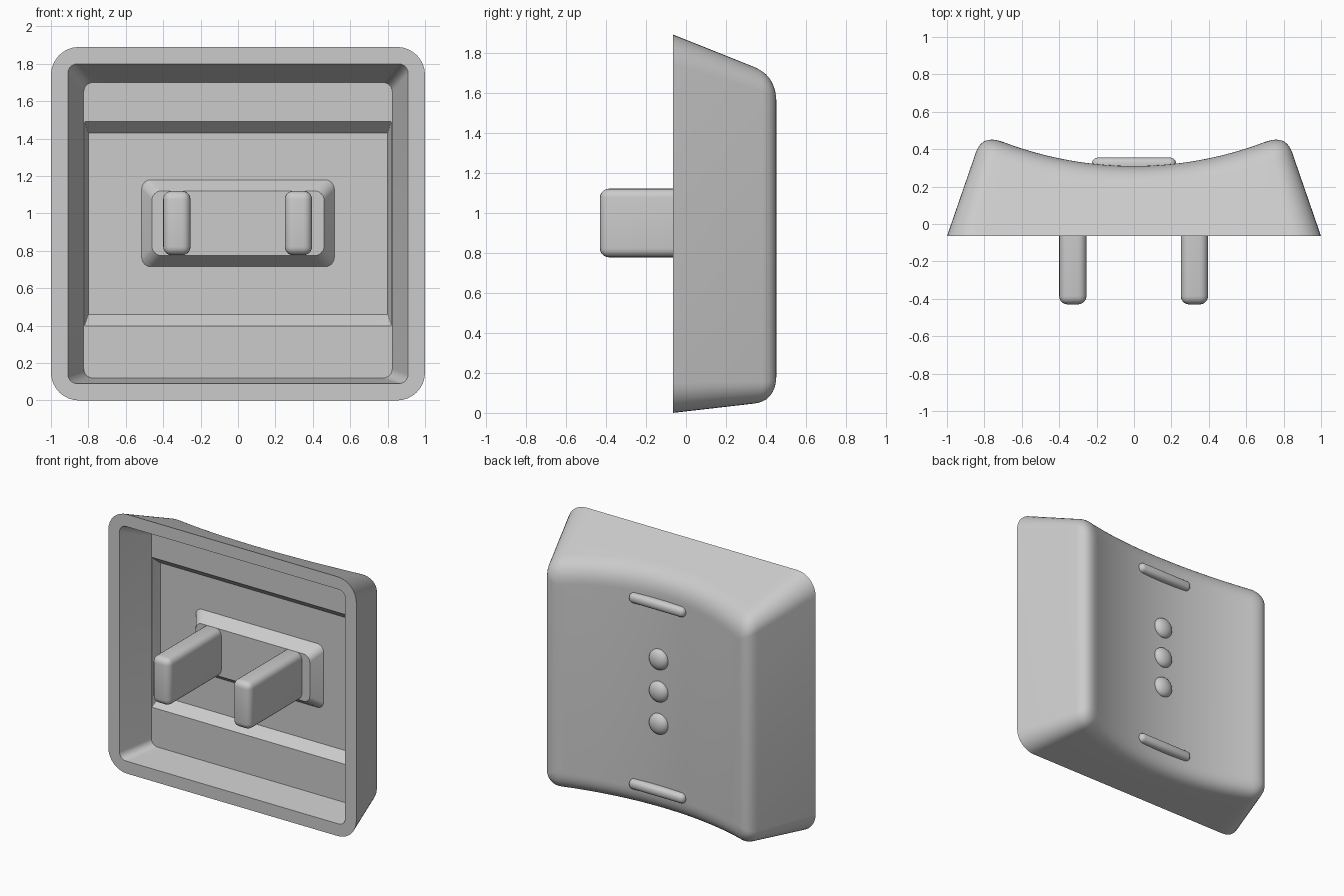
import bpy, bmesh
from math import sin, cos, pi, sqrt

cube = bpy.data.objects.get("Cube")
if cube:
    bpy.data.objects.remove(cube, do_unlink=True)

grey = bpy.data.materials.new("light grey plastic")
grey.use_nodes = True
grey.diffuse_color = (0.6, 0.6, 0.6, 1)
grey.node_tree.nodes["Principled BSDF"].inputs["Base Color"].default_value = grey.diffuse_color

FRONT = -0.065
ARC, EDGE = 8, 28          # segments per corner and along each long edge


def finish(name, bm):
    bmesh.ops.recalc_face_normals(bm, faces=bm.faces)
    mesh = bpy.data.meshes.new(name)
    bm.to_mesh(mesh)
    bm.free()
    mesh.materials.append(grey)
    obj = bpy.data.objects.new(name, mesh)
    bpy.context.collection.objects.link(obj)
    return obj


def activate(obj):
    bpy.ops.object.select_all(action='DESELECT')
    obj.select_set(True)
    bpy.context.view_layer.objects.active = obj


def smooth(obj):
    activate(obj)
    bpy.ops.object.shade_smooth_by_angle(angle=pi / 6)


def half_point(i, upper, hx, z0, z1, r):
    """Point i, left to right, on the upper or lower half of a rounded rectangle."""
    if i <= ARC:
        a = pi - i / ARC * pi / 2
        x = -hx + r + r * cos(a)
    elif i < ARC + EDGE:
        a = pi / 2
        x = (hx - r) * (2 * (i - ARC) / EDGE - 1)
    else:
        a = pi / 2 - (i - ARC - EDGE) / ARC * pi / 2
        x = hx - r + r * cos(a)
    return x, (z1 - r + r * sin(a)) if upper else (z0 + r - r * sin(a))


COUNT = 2 * ARC + EDGE + 1
ORDER = [(i, True) for i in range(COUNT)] + [(i, False) for i in reversed(range(COUNT))]


def flat_ring(y, hx, z0, z1, r):
    pts = [half_point(i, up, hx, z0, z1, r) for i, up in ORDER]
    return [(x, y, z) for x, z in pts]


def loft(name, rings):
    """Skin a stack of rings and close both ends with strips from top to bottom."""
    bm = bmesh.new()
    loops = [[bm.verts.new(p) for p in ring] for ring in rings]
    n = 2 * COUNT
    for a, b in zip(loops, loops[1:]):
        for i in range(n):
            j = (i + 1) % n
            bm.faces.new((a[i], a[j], b[j], b[i]))
    for end in (loops[0], loops[-1]):
        for i in range(COUNT - 1):
            bm.faces.new((end[i], end[i + 1], end[n - 2 - i], end[n - 1 - i]))
    return finish(name, bm)


def dish(x):
    radius = 1.97
    return 0.31 + radius - sqrt(radius ** 2 - x * x)


def outline(y, inset):
    """Tapering outer walls at depth y, pulled in by inset."""
    d = y - FRONT
    return (1 - 0.345 * d - inset, 0.115 * d + inset, 1.89 - 0.4 * d - inset,
            0.15 - 0.1 * d - 0.6 * inset)


def dished_ring(t):
    """Ring on the rounded edge between the walls (t = 0) and the dish (t = 1)."""
    drop, inset = 0.12 * (1 - t) ** 2, 0.13 * t ** 2
    ring = []
    for i, up in ORDER:
        y = 0.35
        for _ in range(8):
            x, z = half_point(i, up, *outline(y, inset))
            y = dish(x) - drop
        ring.append((x, y, z))
    return ring


def carve(obj, cutter):
    mod = obj.modifiers.new("carve", 'BOOLEAN')
    mod.operation, mod.solver, mod.object = 'DIFFERENCE', 'EXACT', cutter
    activate(obj)
    bpy.ops.object.modifier_apply(modifier=mod.name)
    bpy.data.objects.remove(cutter, do_unlink=True)


def rounded_box(name, lo, hi, bevel):
    bm = bmesh.new()
    bmesh.ops.create_cube(bm, size=1)
    for v in bm.verts:
        v.co = [(a + b) / 2 + c * (b - a) for a, b, c in zip(lo, hi, v.co)]
    bmesh.ops.bevel(bm, geom=bm.edges[:], offset=bevel, segments=5, profile=0.5,
                    affect='EDGES', clamp_overlap=True)
    smooth(finish(name, bm))


# Hollow shell with a dished back
shell = loft("cap_shell", [flat_ring(FRONT, *outline(FRONT, 0))]
             + [dished_ring(k / 10) for k in range(11)])
cavity = loft("cavity_cutter", [flat_ring(FRONT - 0.05, 0.927, 0.084, 1.82, 0.05),
                                flat_ring(0.18, 0.825, 0.12, 1.70, 0.05)])
carve(shell, cavity)
trough = loft("trough_cutter", [flat_ring(0.17, 0.823, 0.39, 1.50, 0.004),
                                flat_ring(0.25, 0.80, 0.46, 1.43, 0.004)])
carve(shell, trough)
smooth(shell)

# Raised boss carrying the stems
smooth(loft("stem_boss", [flat_ring(0.26, 0.515, 0.715, 1.18, 0.05),
                          flat_ring(0.25, 0.515, 0.715, 1.18, 0.05),
                          flat_ring(0.17, 0.46, 0.775, 1.12, 0.05)]))

# Two clip stems
for side, x in (("right", -0.327), ("left", 0.323)):
    rounded_box(side + "_stem", (x - 0.073, -0.43, 0.777), (x + 0.073, 0.24, 1.12), 0.045)

# Raised bars and dots on the dish
for place, z in (("lower", 0.20), ("upper", 1.557)):
    rounded_box(place + "_bar", (-0.225, 0.26, z - 0.036), (0.225, 0.355, z + 0.036), 0.032)

for place, z in (("lower", 0.685), ("middle", 0.92), ("upper", 1.155)):
    bm = bmesh.new()
    bmesh.ops.create_uvsphere(bm, u_segments=24, v_segments=16, radius=0.075)
    for v in bm.verts:
        v.co = (v.co.x, 0.31 + v.co.y * 0.6, z + v.co.z)
    smooth(finish(place + "_dot", bm))
